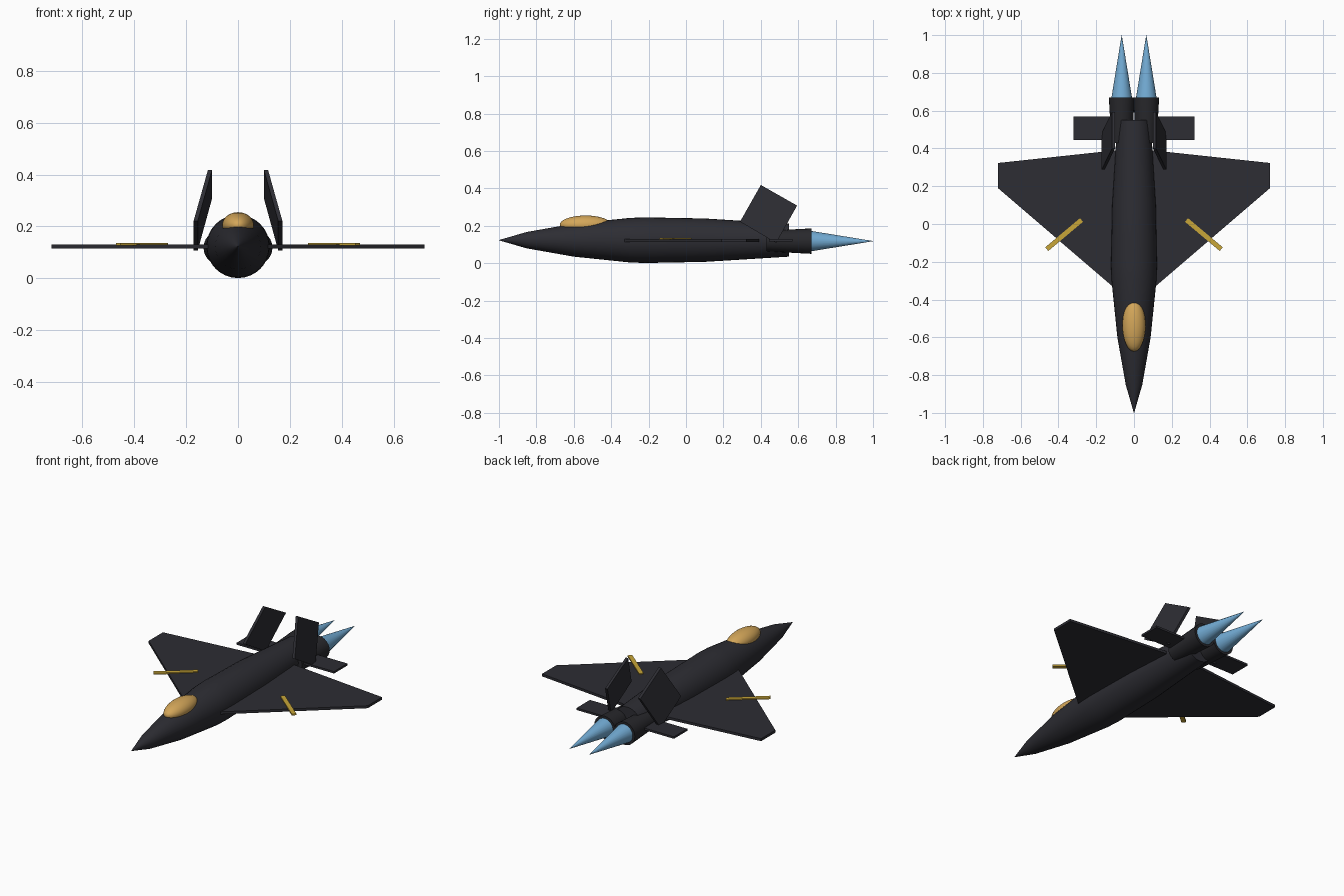
import bpy, bmesh, math
from mathutils import Matrix, Vector

if "Cube" in bpy.data.objects:
    bpy.data.objects.remove(bpy.data.objects["Cube"])

AXIS_Z = 0.123


def material(name, rgb):
    m = bpy.data.materials.new(name)
    m.diffuse_color = (*rgb, 1)
    m.use_nodes = True
    m.node_tree.nodes["Principled BSDF"].inputs["Base Color"].default_value = m.diffuse_color
    return m


BODY = material("charcoal", (0.026, 0.026, 0.033))
NOZZLE = material("dark_metal", (0.021, 0.021, 0.025))
AMBER = material("amber_glass", (0.65, 0.38, 0.10))
GOLD = material("gold", (0.58, 0.38, 0.04))
BLUE = material("flame_blue", (0.17, 0.41, 0.66))


def finish(name, bm, mat, smooth=None):
    bmesh.ops.remove_doubles(bm, verts=bm.verts, dist=1e-5)
    bmesh.ops.recalc_face_normals(bm, faces=bm.faces)
    mesh = bpy.data.meshes.new(name)
    bm.to_mesh(mesh)
    bm.free()
    mesh.materials.append(mat)
    ob = bpy.data.objects.new(name, mesh)
    bpy.context.collection.objects.link(ob)
    if smooth:
        bpy.ops.object.select_all(action='DESELECT')
        ob.select_set(True)
        bpy.context.view_layer.objects.active = ob
        bpy.ops.object.shade_smooth_by_angle(angle=math.radians(smooth))
    return ob


def lathe(name, profile, x, z, mat, sides=32):
    """Round body along y from (y, radius) pairs, closed at both ends."""
    bm = bmesh.new()
    rings = []
    for y, r in profile:
        rings.append([bm.verts.new((x + r * math.cos(a), y, z + r * math.sin(a)))
                      for a in (2 * math.pi * i / sides for i in range(sides))])
    for a, b in zip(rings, rings[1:]):
        for i in range(sides):
            j = (i + 1) % sides
            bm.faces.new((a[i], a[j], b[j], b[i]))
    bm.faces.new(rings[0])
    bm.faces.new(rings[-1])
    return finish(name, bm, mat, 35)


def plate(name, corners, offset, mat):
    """Flat panel extruded by an offset centred on the given corners."""
    bm = bmesh.new()
    off = Vector(offset)
    face = bm.faces.new([bm.verts.new(Vector(c) - off / 2) for c in corners])
    ext = bmesh.ops.extrude_face_region(bm, geom=[face])
    bmesh.ops.translate(bm, vec=off, verts=[
        v for v in ext["geom"] if isinstance(v, bmesh.types.BMVert)])
    return finish(name, bm, mat)


# Fuselage
lathe("fuselage", [(-1, 0.001), (-0.85, 0.044), (-0.6, 0.088), (-0.3, 0.119),
                   (-0.22, 0.122), (0.1, 0.116), (0.55, 0.088)], 0, AXIS_Z, BODY)

# Canopy
bm = bmesh.new()
bmesh.ops.create_uvsphere(bm, u_segments=32, v_segments=16, radius=1,
                          matrix=Matrix.Translation((0, -0.537, 0.205))
                          @ Matrix.Diagonal((0.061, 0.138, 0.05, 1)))
finish("canopy", bm, AMBER, 60)

for side, s in (("left", -1), ("right", 1)):
    # Delta wing
    plate(f"{side}_wing", [(s * x, y, 0.122) for x, y in
                           ((0.05, -0.385), (0.72, 0.19), (0.72, 0.323), (0.05, 0.395))],
          (0, 0, 0.015), BODY)

    # Gold bar lying across the leading edge
    d = Vector((s * 0.766, -0.643, 0)) * 0.12
    n = Vector((s * 0.643, 0.766, 0)) * 0.0125
    c = Vector((s * 0.37, -0.056, 0.131))
    plate(f"{side}_wing_stripe", [c - d - n, c + d - n, c + d + n, c - d + n],
          (0, 0, 0.009), GOLD)

    # Tailplane
    plate(f"{side}_tailplane", [(s * x, y, 0.122) for x, y in
                                ((0.03, 0.445), (0.32, 0.445), (0.32, 0.57), (0.03, 0.57))],
          (0, 0, 0.012), BODY)

    # Swept fin leaning inward
    plate(f"{side}_fin", [(s * 0.108, 0.40, 0.418), (s * 0.108, 0.594, 0.308),
                          (s * 0.163, 0.482, 0.108), (s * 0.163, 0.289, 0.222)],
          (0.016, 0, 0), BODY)

    # Engine nozzle and exhaust flame
    lathe(f"{side}_nozzle", [(0.43, 0.055), (0.67, 0.068)], s * 0.065, 0.118, NOZZLE, 24)
    lathe(f"{side}_flame", [(0.665, 0.055), (1.0, 0.0005)], s * 0.065, 0.118, BLUE, 24)
